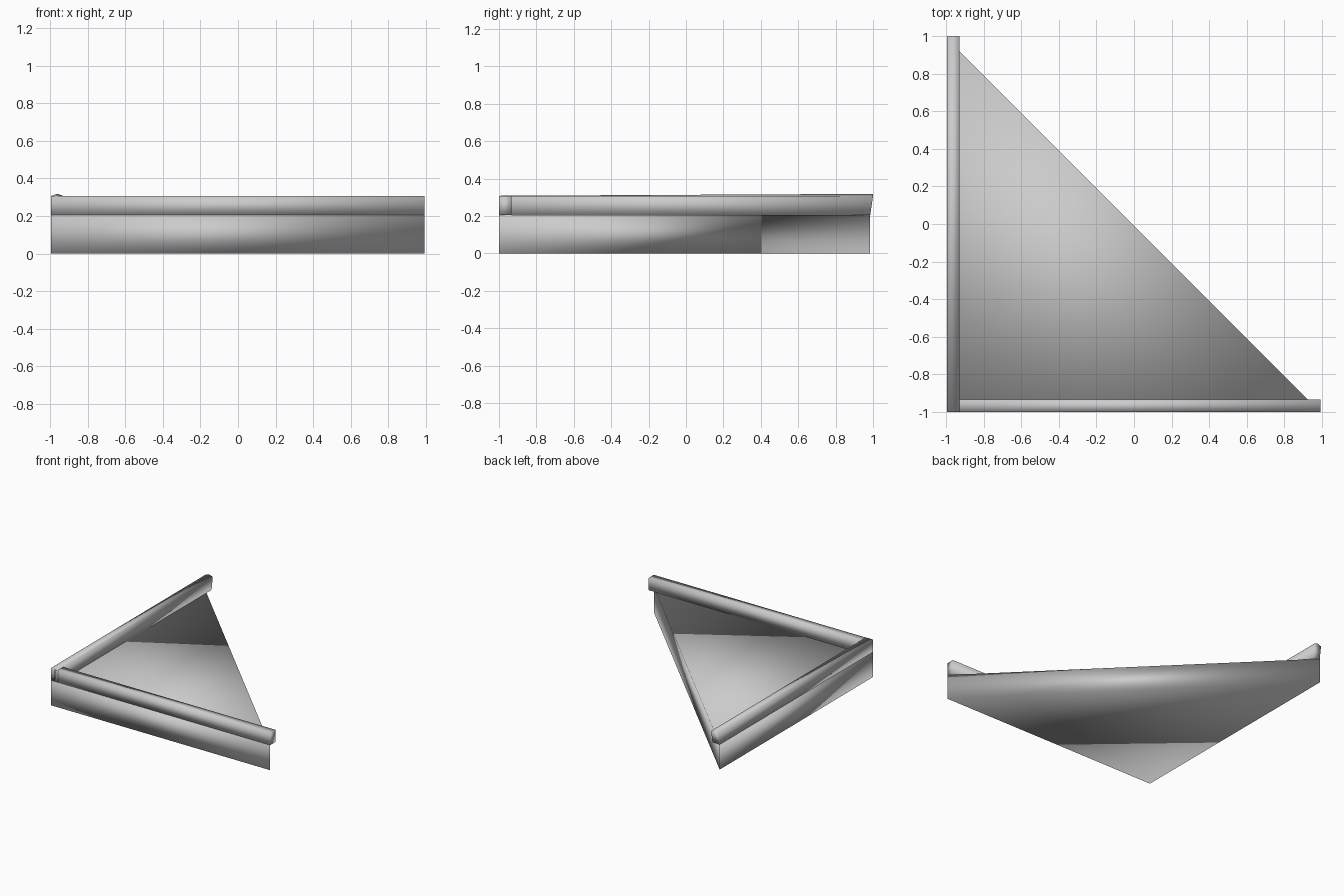
import bpy
from mathutils import Vector

cube = bpy.data.objects.get("Cube")
if cube:
    bpy.data.objects.remove(cube, do_unlink=True)

grey = bpy.data.materials.new("plain grey")
grey.use_nodes = True
colour = (0.6, 0.6, 0.6, 1)
grey.diffuse_color = colour
grey.node_tree.nodes["Principled BSDF"].inputs["Base Color"].default_value = colour


def loft(name, start, end):
    """Closed solid between two matching outlines, smooth over every edge."""
    n = len(start)
    faces = [(i, (i + 1) % n, n + (i + 1) % n, n + i) for i in range(n)]
    faces += [tuple(reversed(range(n))), tuple(range(n, 2 * n))]
    mesh = bpy.data.meshes.new(name)
    mesh.from_pydata([Vector(p) for p in start + end], [], faces)
    mesh.materials.append(grey)
    mesh.shade_smooth()
    obj = bpy.data.objects.new(name, mesh)
    bpy.context.collection.objects.link(obj)
    return obj


LEFT, RIGHT, FRONT, BACK = -0.995, 0.992, -1.0, 0.985
DECK, RAIL, WIDTH = 0.205, 0.306, 0.066

# Triangular platform
plan = [(LEFT, FRONT), (RIGHT, FRONT), (LEFT, BACK)]
loft("platform", [(x, y, 0) for x, y in plan], [(x, y, DECK) for x, y in plan])

# Square rail along the front edge
section = [(FRONT, DECK), (FRONT + WIDTH, DECK), (FRONT + WIDTH, RAIL), (FRONT, RAIL)]
loft("front_rail", [(LEFT, y, z) for y, z in section], [(RIGHT, y, z) for y, z in section])


# Side rail with a ridge that rises to a slanted back end
def side_section(y, lean, ridge):
    inner, middle = LEFT + WIDTH, LEFT + WIDTH / 2
    return [(inner, y, DECK), (LEFT, y, DECK), (LEFT, y + lean, RAIL),
            (middle, y + lean, RAIL + ridge), (inner, y + lean, RAIL)]


loft("side_rail", side_section(FRONT, 0, 0.002), side_section(BACK, 0.015, 0.012))
